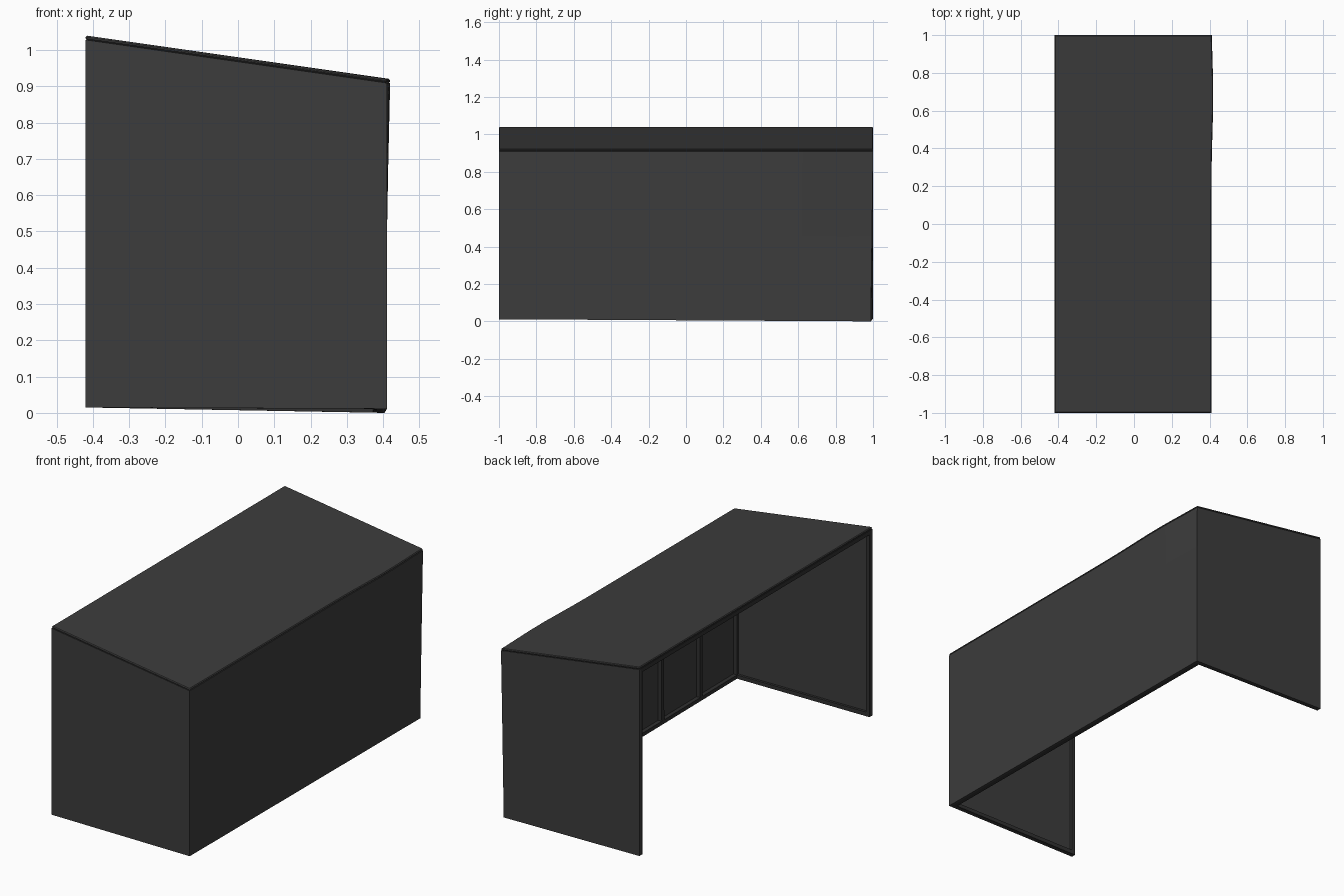
import bpy
import bmesh
from math import exp

if "Cube" in bpy.data.objects:
    bpy.data.objects.remove(bpy.data.objects["Cube"], do_unlink=True)


def make_material(name, value):
    mat = bpy.data.materials.new(name)
    mat.use_nodes = True
    color = (value, value, value, 1.0)
    mat.diffuse_color = color
    mat.node_tree.nodes["Principled BSDF"].inputs["Base Color"].default_value = color
    return mat


PANEL = make_material("dark grey panel", 0.045)
FRAME = make_material("charcoal frame", 0.03)

X0, X1 = -0.42, 0.41      # open side, closed side
T = 0.012                 # sheet thickness
B = 0.022                 # batten width


def warp(co):
    """Slope the roof, tilt the base a little and bow the closed wall."""
    x, y, h = co
    u = (x - X0) / (X1 - X0)
    v = (y + 1) / 2
    top = 1.04 - 0.12 * u
    base = 0.015 * (1 - u * (0.25 + 0.75 * v)) 
    bow = 0.01 * u * h * h * exp(-((y - 0.68) / 0.25) ** 2)
    lean = 0.012 * u * v * (1 - h)
    return x + bow - lean * 0.5, y - lean, base + h * (top - base)


def slab(name, lo, hi, mat, bevel=0.0):
    """Box between two corners, divided along its length and height, then warped."""
    bm = bmesh.new()
    bmesh.ops.create_cube(bm, size=1)
    for v in bm.verts:
        v.co = [(a + b) / 2 + c * (b - a) for a, b, c in zip(lo, hi, v.co)]
    for axis, step in ((1, 0.12), (2, 0.2)):
        count = int((hi[axis] - lo[axis]) / step)
        for i in range(1, count):
            point, normal = [0, 0, 0], [0, 0, 0]
            point[axis] = lo[axis] + (hi[axis] - lo[axis]) * i / count
            normal[axis] = 1
            bmesh.ops.bisect_plane(bm, geom=bm.verts[:] + bm.edges[:] + bm.faces[:],
                                   plane_co=point, plane_no=normal)
    for v in bm.verts:
        v.co = warp(v.co)
    mesh = bpy.data.meshes.new(name)
    bm.to_mesh(mesh)
    bm.free()
    mesh.materials.append(mat)
    obj = bpy.data.objects.new(name, mesh)
    bpy.context.collection.objects.link(obj)
    if bevel:
        mod = obj.modifiers.new("soft_edge", "BEVEL")
        mod.width = bevel
        mod.segments = 1
        mod.limit_method = "ANGLE"
    return obj


# Outer sheets
slab("roof_panel", (X0, -1, 1 - T), (X1, 1, 1), PANEL, 0.004)
slab("long_wall", (X1 - T, -1, 0), (X1, 1, 1 - T), PANEL)
slab("front_wall", (X0, -1, 0), (X1 - T, -1 + T, 1 - T), PANEL)
slab("back_wall", (X0, 1 - T, 0), (X1 - T, 1, 1 - T), PANEL)

# Battens around each end wall
xi = X1 - T
for side, sign in (("front", -1), ("back", 1)):
    y_range = sorted((sign * (1 - T), sign * (1 - T - B * 0.6)))

    def end_batten(name, x0, x1, z0, z1):
        slab(f"{side}_{name}", (x0, y_range[0], z0), (x1, y_range[1], z1), FRAME)

    end_batten("opening_post", X0, X0 + B, 0, 1 - T)
    end_batten("corner_post", xi - B, xi, 0, 1 - T)
    end_batten("bottom_rail", X0 + B, xi - B, 0, B)
    end_batten("top_rail", X0 + B, xi - B, 1 - T - B, 1 - T)

# Rails along the long wall and the roof opening
yi = 1 - T - B * 0.6
slab("long_bottom_rail", (xi - B, -yi, 0), (xi, yi, B), FRAME)
slab("long_top_rail", (xi - B, -yi, 1 - T - B), (xi, yi, 1 - T), FRAME)
slab("opening_header", (X0, -yi, 1 - T - B), (X0 + B, yi, 1 - T), FRAME)

# Evenly spaced studs with matching rafters
for i in range(-2, 3):
    y = i / 3
    slab(f"wall_stud_{i + 3}", (xi - B, y - B / 2, B), (xi, y + B / 2, 1 - T - B), FRAME)
    slab(f"roof_rafter_{i + 3}", (X0 + B, y - B / 2, 1 - T - B),
         (xi - B, y + B / 2, 1 - T), FRAME)
